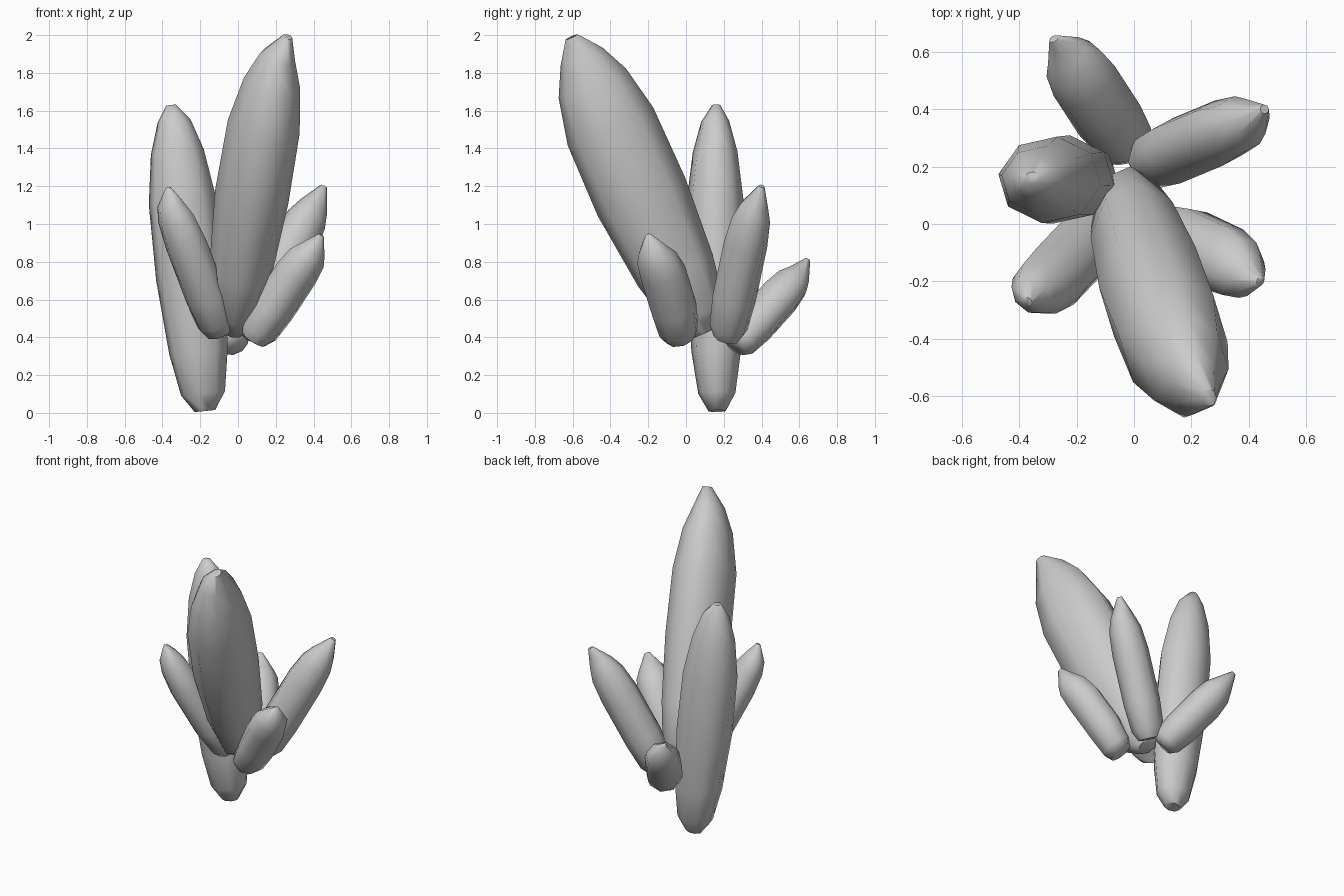
import bpy, bmesh, math
from mathutils import Vector, Quaternion

cube = bpy.data.objects.get("Cube")
if cube:
    bpy.data.objects.remove(cube, do_unlink=True)

stone = bpy.data.materials.new("grey_stone")
stone.use_nodes = True
GREY = (0.6, 0.6, 0.6, 1)
stone.diffuse_color = GREY
stone.node_tree.nodes["Principled BSDF"].inputs["Base Color"].default_value = GREY

SIDES = 8
# Position along the crystal and relative width of each ring
LARGE = [(0, 0.3), (0.06, 0.64), (0.2, 0.85), (0.45, 1), (0.7, 0.98), (0.86, 0.77), (0.96, 0.48)]
SMALL = [(0, 0.62), (0.08, 0.88), (0.3, 1), (0.7, 1), (0.88, 0.88), (0.98, 0.64)]
APEX_WIDTH = 0.14


def crystal(name, profile, base, mid, end, apex, across, thick, turn=0.0, roll=0.0):
    """Faceted spindle along a slightly bent axis, closed by an off-centre apex."""
    base, mid, end, apex = Vector(base), Vector(mid), Vector(end), Vector(apex)
    axis = (end - base).normalized()
    side = axis.cross(Vector((0, 0, 1))).normalized()
    side.rotate(Quaternion(axis, roll))
    front = side.cross(axis)
    control = 2 * mid - (base + end) / 2
    sections = [(base * (1 - t) ** 2 + control * 2 * t * (1 - t) + end * t ** 2, width)
                for t, width in profile]
    sections.append((apex, APEX_WIDTH))
    bm = bmesh.new()
    rings = []
    for centre, width in sections:
        ring = []
        for i in range(SIDES):
            a = 2 * math.pi * i / SIDES + turn
            offset = side * math.cos(a) * across + front * math.sin(a) * thick
            ring.append(bm.verts.new(centre + offset * width / 2))
        rings.append(ring)
    for low, high in zip(rings, rings[1:]):
        for i in range(SIDES):
            j = (i + 1) % SIDES
            bm.faces.new((low[i], low[j], high[j], high[i]))
    bm.faces.new(rings[0][::-1])
    bm.faces.new(rings[-1])
    bmesh.ops.recalc_face_normals(bm, faces=bm.faces[:])
    mesh = bpy.data.meshes.new(name)
    bm.to_mesh(mesh)
    bm.free()
    mesh.materials.append(stone)
    obj = bpy.data.objects.new(name, mesh)
    bpy.context.collection.objects.link(obj)
    bpy.ops.object.select_all(action='DESELECT')
    obj.select_set(True)
    bpy.context.view_layer.objects.active = obj
    bpy.ops.object.shade_smooth_by_angle(angle=math.radians(60))


# Two large crystals
crystal("large_front_crystal", LARGE, (-0.03, 0.1, 0.43), (0.085, -0.27, 1.22),
        (0.22, -0.575, 1.94), (0.26, -0.605, 1.99), 0.39, 0.51, 0.2, -0.2)
crystal("tall_right_crystal", LARGE, (-0.175, 0.165, 0.01), (-0.26, 0.155, 0.8),
        (-0.345, 0.155, 1.61), (-0.355, 0.16, 1.63), 0.31, 0.37, 0.2)

# Four small crystals around the base
crystal("small_front_right_crystal", SMALL, (-0.1, 0.03, 0.42), (-0.22, -0.13, 0.75),
        (-0.365, -0.25, 1.12), (-0.37, -0.27, 1.19), 0.24, 0.21, 0.3)
crystal("small_front_left_crystal", SMALL, (0.085, -0.03, 0.39), (0.25, -0.09, 0.65),
        (0.4, -0.18, 0.87), (0.44, -0.2, 0.94), 0.25, 0.23, 0.2)
crystal("small_back_left_crystal", SMALL, (0.05, 0.215, 0.4), (0.22, 0.285, 0.75),
        (0.41, 0.365, 1.11), (0.455, 0.4, 1.2), 0.23, 0.25, 0.3)
crystal("small_back_crystal", SMALL, (-0.015, 0.26, 0.355), (-0.13, 0.43, 0.54),
        (-0.235, 0.6, 0.73), (-0.28, 0.645, 0.81), 0.24, 0.22, 0.2)
